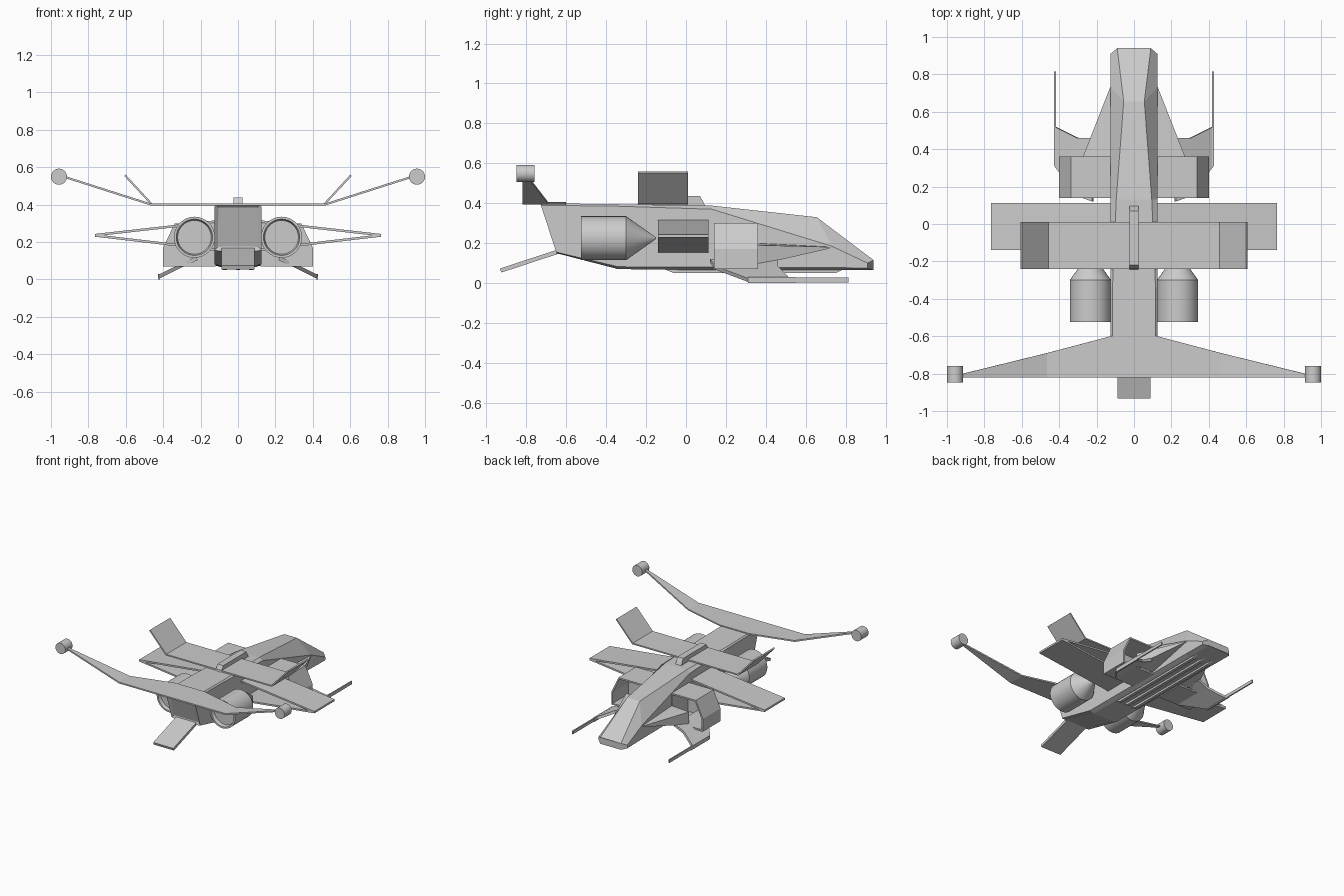
import bpy, bmesh
from math import sin, cos, pi, radians

if "Cube" in bpy.data.objects:
    bpy.data.objects.remove(bpy.data.objects["Cube"])


def make(name, verts, faces, mirror=False, thick=0.0, smooth=False):
    me = bpy.data.meshes.new(name)
    me.from_pydata(verts, [], faces)
    bm = bmesh.new()
    bm.from_mesh(me)
    bmesh.ops.remove_doubles(bm, verts=bm.verts, dist=1e-5)
    bmesh.ops.recalc_face_normals(bm, faces=bm.faces)
    bm.to_mesh(me)
    bm.free()
    ob = bpy.data.objects.new(name, me)
    bpy.context.collection.objects.link(ob)
    if thick:
        m = ob.modifiers.new("thickness", 'SOLIDIFY')
        m.thickness, m.offset = thick, 0
    if mirror:
        m = ob.modifiers.new("mirror", 'MIRROR')
        m.use_clip = False
        m.use_mirror_merge = False
    if smooth:
        bpy.ops.object.select_all(action='DESELECT')
        ob.select_set(True)
        bpy.context.view_layer.objects.active = ob
        bpy.ops.object.shade_smooth_by_angle(angle=radians(30))
    return ob


def loft(name, rings, caps=True, **kw):
    n = len(rings[0])
    verts = [v for r in rings for v in r]
    faces = [(i * n + j, i * n + (j + 1) % n, (i + 1) * n + (j + 1) % n, (i + 1) * n + j)
             for i in range(len(rings) - 1) for j in range(n)]
    if caps:
        faces += [tuple(range(n)), tuple(range((len(rings) - 1) * n, len(rings) * n))]
    return make(name, verts, faces, **kw)


def prism_y(name, pts, y0, y1, **kw):
    return loft(name, [[(x, y, z) for x, z in pts] for y in (y0, y1)], **kw)


def prism_x(name, pts, x0, x1, **kw):
    return loft(name, [[(x, y, z) for y, z in pts] for x in (x0, x1)], **kw)


def lathe_y(name, profile, cx, cz, n=32):
    rings = [[(cx + r * cos(2 * pi * k / n), y, cz + r * sin(2 * pi * k / n)) for k in range(n)]
             for r, y in profile]
    return loft(name, rings, mirror=True, smooth=True)


# fuselage: half sections run top, shoulder, lower side, keel
sections = [
    [(.115, -.73, .40), (.125, -.727, .39), (.125, -.65, .155), (.09, -.65, .15)],
    [(.115, -.34, .395), (.125, -.34, .385), (.125, -.34, .082), (.09, -.34, .07)],
    [(.095, .13, .388), (.125, .13, .37), (.125, .13, .08), (.09, .13, .065)],
    [(.055, .655, .33), (.125, .73, .185), (.125, .73, .078), (.09, .73, .065)],
    [(.09, .94, .115), (.125, .91, .10), (.125, .91, .075), (.09, .94, .065)],
]
body = loft("fuselage", [s + [(-x, y, z) for x, y, z in reversed(s)] for s in sections])
bm = bmesh.new()
bm.from_mesh(body.data)
rear = min((f for f in bm.faces), key=lambda f: f.normal.y)
bmesh.ops.inset_individual(bm, faces=[rear], thickness=.022, depth=-.012)
bm.to_mesh(body.data)
bm.free()

# belly rails
for i, x in enumerate((-.07, 0, .07)):
    prism_x(f"belly_rail_{i + 1}", [(-.11, .07), (-.06, .05), (.75, .05), (.79, .07)],
            x - .012, x + .012)

# spine fairing and tail ramp
prism_x("spine_fairing", [(-.245, .39), (-.22, .437), (.07, .437), (.10, .38)], -.025, .025)
prism_x("tail_ramp", [(-.63, .172), (-.63, .15), (-.925, .053), (-.932, .073)], -.088, .088)

# cheek wedges beside the nose
make("cheek_wedge",
     [(.12, .75, .18), (.12, .355, .20), (.275, .355, .19), (.275, .355, .09), (.12, .355, .09)],
     [(0, 1, 2), (0, 2, 3), (0, 3, 4), (0, 4, 1), (1, 2, 3, 4)], mirror=True)

# air intakes: hollow, open at the nose end
outer = [(.12, .07), (.40, .07), (.40, .17), (.338, .30), (.12, .30)]
inner = [(.13, .082), (.388, .082), (.388, .167), (.331, .288), (.13, .288)]
ring = lambda pts, y: [(x, y, z) for x, z in pts]
loft("air_intake", [ring(outer, .14), ring(outer, .36), ring(inner, .36), ring(inner, .16)],
     mirror=True)

# engines with shallow nozzle recess and pointed front
lathe_y("engine", [(.09, -.50), (.097, -.525), (.11, -.525), (.11, -.30), (.004, -.15)], .233, .225)

# side wings: two thin panels that meet at the tip
prism_y("side_wing_upper", [(.10, .318), (.765, .243), (.765, .230), (.10, .305)],
        -.14, .112, mirror=True)
prism_y("side_wing_lower", [(.10, .150), (.765, .228), (.765, .241), (.10, .163)],
        -.14, .112, mirror=True)

# top wing with raised tips
half = [(0, .40), (.46, .40), (.604, .556)]
path = [(-x, z) for x, z in half[:0:-1]] + half
make("top_wing", [(x, y, z) for x, z in path for y in (-.24, .01)],
     [(2 * i, 2 * i + 1, 2 * i + 3, 2 * i + 2) for i in range(len(path) - 1)], thick=.011)

# swept tail wing
half = [(0, -.60, .40), (.125, -.60, .40), (.465, -.69, .40), (.925, -.803, .547)]
path = [(-x, y, z) for x, y, z in half[:0:-1]] + half
make("tail_wing", [v for x, y, z in path for v in ((x, -.82, z), (x, y, z))],
     [(2 * i, 2 * i + 1, 2 * i + 3, 2 * i + 2) for i in range(len(path) - 1)], thick=.011)
lathe_y("tail_wing_pod", [(.043, -.848), (.043, -.758)], .957, .549, 24)

# lower fins carrying the guns
make("gun_fin", [(.22, .12, .112), (.22, .46, .112), (.30, .46, .075), (.422, .52, .015),
                 (.422, .31, .015), (.30, .15, .075)],
     [(0, 1, 2, 5), (5, 2, 3, 4)], mirror=True, thick=.02)
prism_x("gun_mount", [(.31, 0), (.55, 0), (.55, .03), (.31, .03)], .416, .428, mirror=True)
prism_x("gun_barrel", [(.54, .004), (.815, .004), (.815, .028), (.54, .028)], .417, .427, mirror=True)
